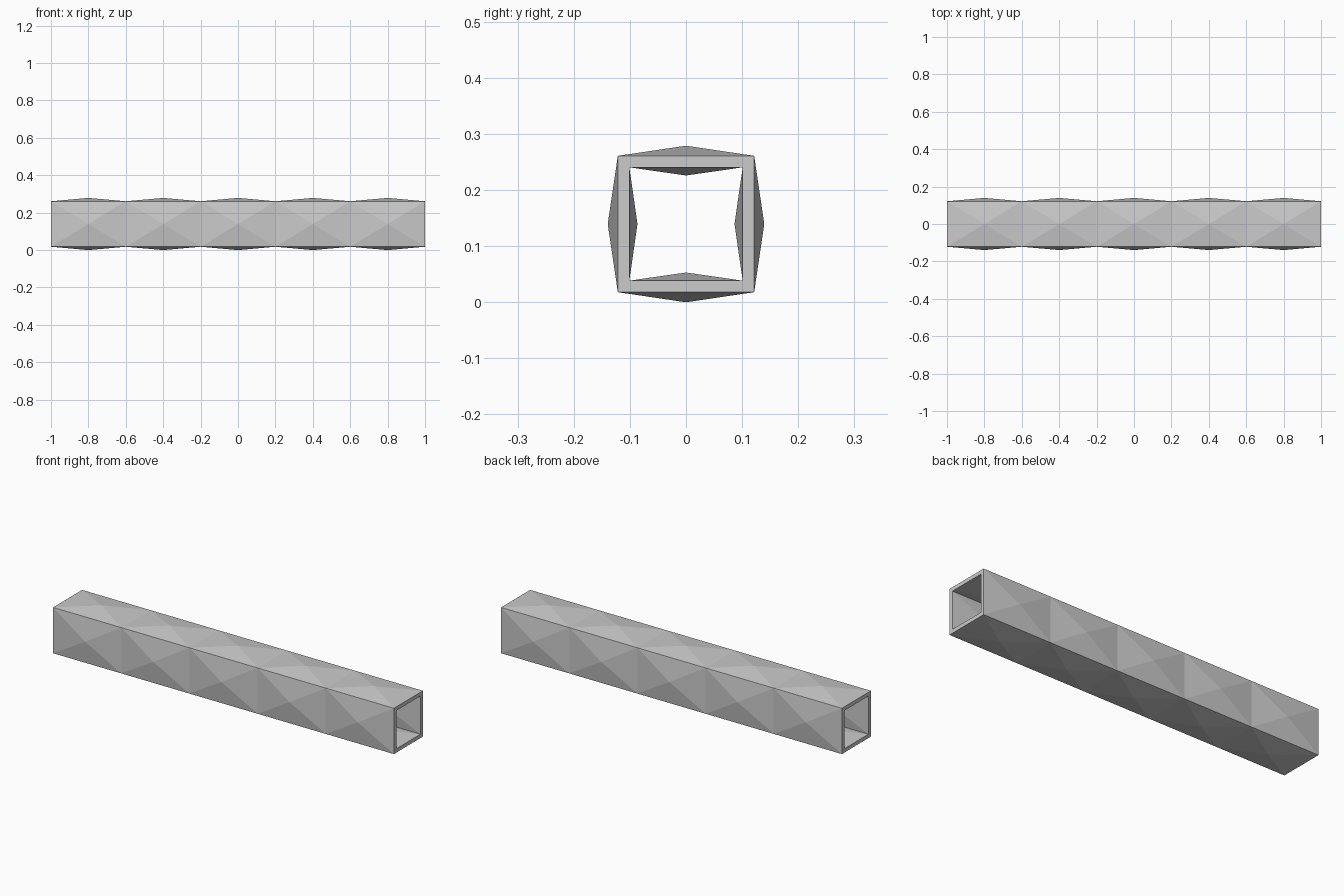
import bpy, bmesh

cube = bpy.data.objects.get("Cube")
if cube:
    bpy.data.objects.remove(cube, do_unlink=True)

CELLS = 5            # faceted panels along each side
LENGTH = 2.0
CENTRE_Z = 0.1395
OUTER, INNER = 0.1215, 0.101
OUTER_BULGE, INNER_BULGE = 0.018, 0.0145

grey = bpy.data.materials.new("light grey")
grey.use_nodes = True
colour = (0.6, 0.595, 0.6, 1)
grey.diffuse_color = colour
grey.node_tree.nodes["Principled BSDF"].inputs["Base Color"].default_value = colour

bm = bmesh.new()


def square_rings(half):
    """One square loop of vertices per station along the tube."""
    corners = [(-1, -1), (1, -1), (1, 1), (-1, 1)]
    return [[bm.verts.new((LENGTH * (i / CELLS - 0.5), y * half, CENTRE_Z + z * half))
             for y, z in corners] for i in range(CELLS + 1)]


def bridge(a, b):
    return [bm.faces.new((a[k], a[(k + 1) % 4], b[(k + 1) % 4], b[k])) for k in range(4)]


outer, inner = square_rings(OUTER), square_rings(INNER)
outer_panels, inner_panels = [], []
for i in range(CELLS):
    outer_panels += bridge(outer[i + 1], outer[i])
    inner_panels += bridge(inner[i], inner[i + 1])

# Flat rims at the open ends
bridge(outer[0], inner[0])
bridge(inner[-1], outer[-1])
bmesh.ops.recalc_face_normals(bm, faces=bm.faces)

# Raise every panel into a shallow pyramid, outside and inside the tube
bmesh.ops.poke(bm, faces=outer_panels, offset=OUTER_BULGE)
bmesh.ops.poke(bm, faces=inner_panels, offset=INNER_BULGE)

mesh = bpy.data.meshes.new("faceted_square_tube")
bm.to_mesh(mesh)
bm.free()
mesh.materials.append(grey)
tube = bpy.data.objects.new("faceted_square_tube", mesh)
bpy.context.collection.objects.link(tube)
